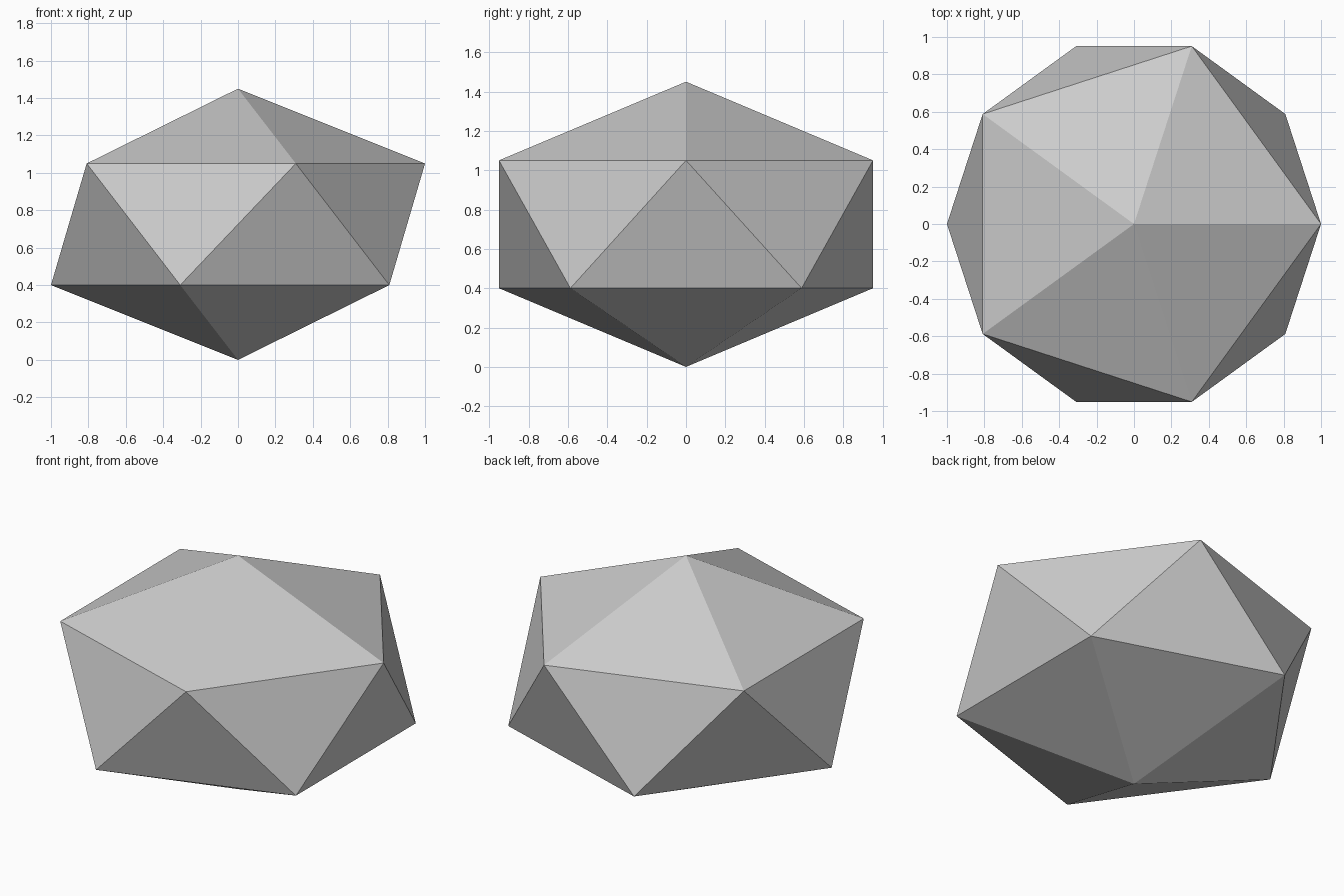
import bpy, bmesh
from math import cos, sin, pi

cube = bpy.data.objects.get("Cube")
if cube:
    bpy.data.objects.remove(cube, do_unlink=True)

SIDES = 5
HEIGHT, UPPER_Z, LOWER_Z = 1.45, 1.05, 0.4

grey = bpy.data.materials.new("light_grey")
grey.use_nodes = True
colour = (0.6, 0.6, 0.6, 1)
grey.diffuse_color = colour
grey.node_tree.nodes["Principled BSDF"].inputs["Base Color"].default_value = colour

bm = bmesh.new()


def ring(z, turn):
    """Five points on a unit circle, turned by a fraction of a side."""
    angles = [2 * pi * (i + turn) / SIDES for i in range(SIDES)]
    return [bm.verts.new((cos(a), sin(a), z)) for a in angles]


# Two staggered rings between a top and a bottom point
top = bm.verts.new((0, 0, HEIGHT))
bottom = bm.verts.new((0, 0, 0))
upper = ring(UPPER_Z, 0)
lower = ring(LOWER_Z, 0.5)

# Caps and the zigzag band of triangles
for i in range(SIDES):
    j = (i + 1) % SIDES
    bm.faces.new((top, upper[i], upper[j]))
    bm.faces.new((upper[i], lower[i], upper[j]))
    bm.faces.new((lower[i], lower[j], upper[j]))
    bm.faces.new((bottom, lower[j], lower[i]))

bmesh.ops.recalc_face_normals(bm, faces=bm.faces)
mesh = bpy.data.meshes.new("faceted_stone")
bm.to_mesh(mesh)
bm.free()
mesh.materials.append(grey)
bpy.context.collection.objects.link(bpy.data.objects.new("faceted_stone", mesh))
